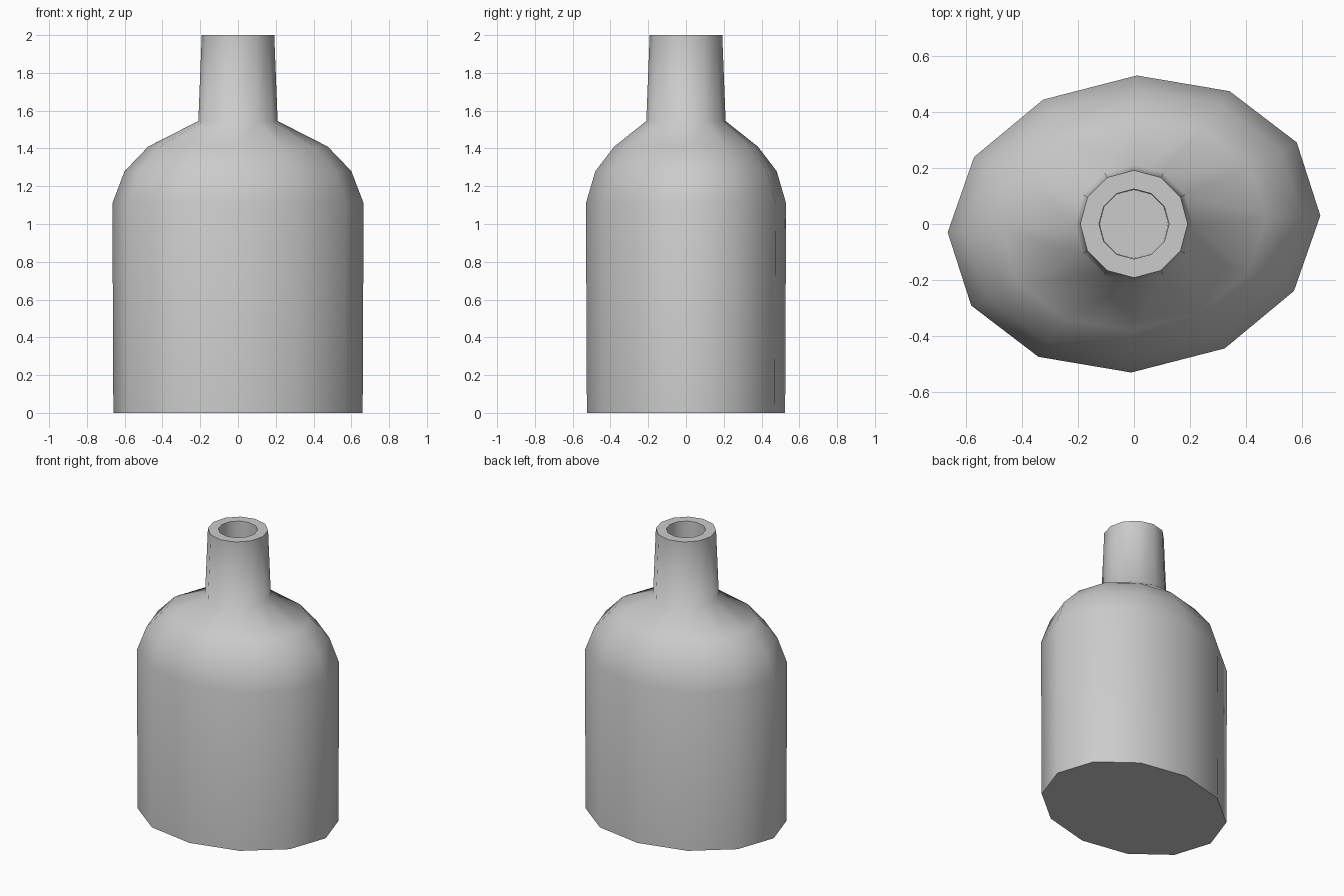
import bpy, bmesh, math

if "Cube" in bpy.data.objects:
    bpy.data.objects.remove(bpy.data.objects["Cube"])

SIDES = 12
bm = bmesh.new()


def ring(rx, ry, z, skew=0.0):
    """Twelve-sided oval; skew turns it slightly about z."""
    verts = []
    for k in range(SIDES):
        t = 2 * math.pi * k / SIDES
        x = rx * math.cos(t) + skew * 0.01 * math.sin(t)
        y = ry * math.sin(t) + skew * 0.03 * math.cos(t)
        verts.append(bm.verts.new((x, y, z)))
    return verts


# Body, shoulder, neck, rim and bore, from the base up and into the mouth
sections = [
    (0.66, 0.525, 0.0, 1.0),
    (0.665, 0.53, 1.11, 1.0),
    (0.60, 0.48, 1.28, 0.9),
    (0.475, 0.38, 1.41, 0.7),
    (0.21, 0.21, 1.545, 0.0),
    (0.192, 0.192, 2.0, 0.0),
    (0.125, 0.125, 2.0, 0.0),
    (0.122, 0.122, 1.5, 0.0),
]
rings = [ring(*s) for s in sections]
for low, high in zip(rings, rings[1:]):
    for i in range(SIDES):
        j = (i + 1) % SIDES
        bm.faces.new((low[i], low[j], high[j], high[i]))

# Base and bore floor
bm.faces.new(rings[0][::-1])
bm.faces.new(rings[-1])
bmesh.ops.recalc_face_normals(bm, faces=bm.faces)

mesh = bpy.data.meshes.new("bottle")
bm.to_mesh(mesh)
bm.free()
bottle = bpy.data.objects.new("bottle", mesh)
bpy.context.collection.objects.link(bottle)

# Smooth sides with crisp base and rim
bpy.context.view_layer.objects.active = bottle
bottle.select_set(True)
bpy.ops.object.shade_smooth_by_angle(angle=math.radians(70))
